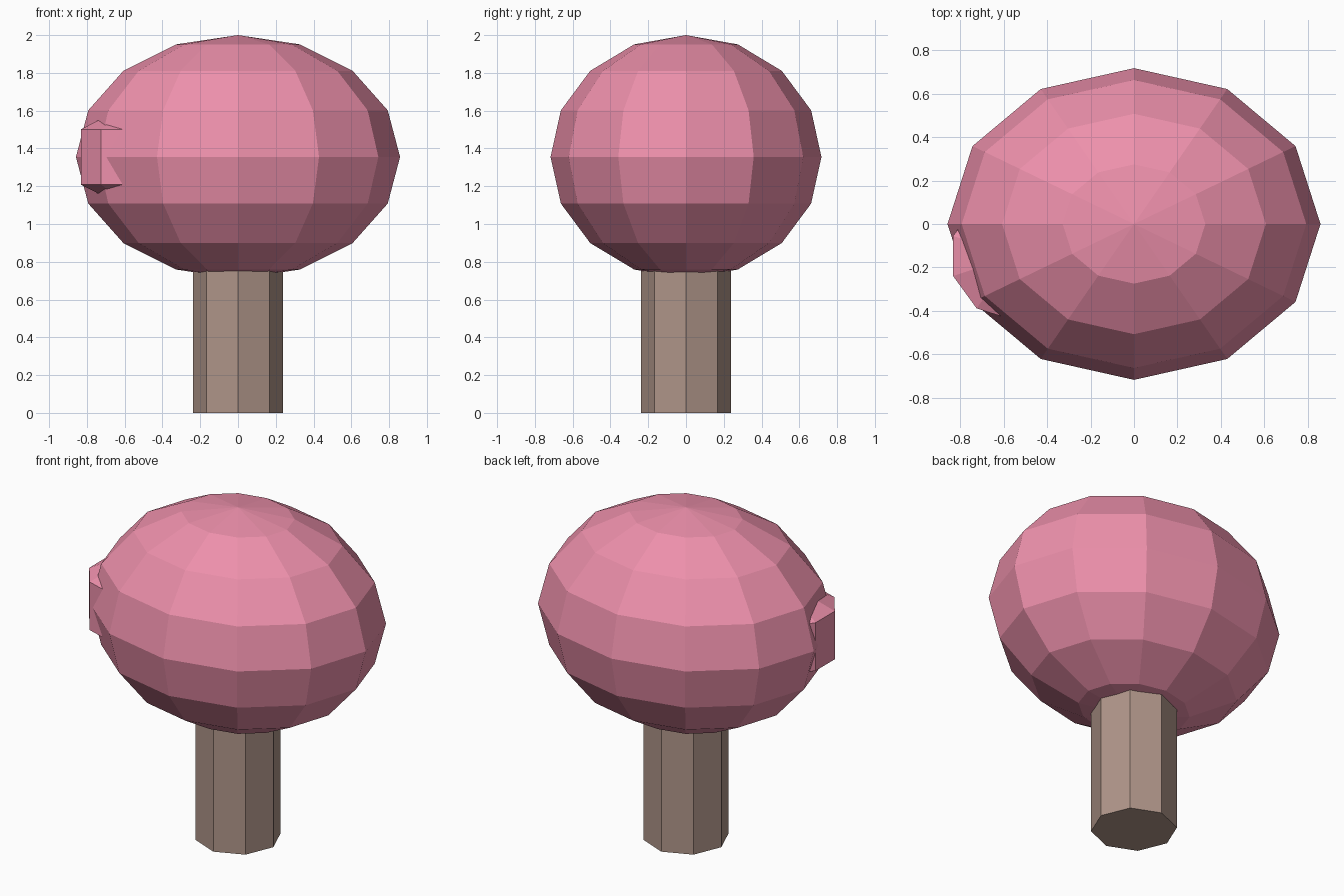
import bpy

if "Cube" in bpy.data.objects:
    bpy.data.objects.remove(bpy.data.objects["Cube"])


def material(name, rgb):
    mat = bpy.data.materials.new(name)
    mat.diffuse_color = (*rgb, 1.0)
    mat.use_nodes = True
    mat.node_tree.nodes["Principled BSDF"].inputs["Base Color"].default_value = mat.diffuse_color
    return mat


def finish(name, mat):
    obj = bpy.context.object
    obj.name = name
    obj.data.materials.append(mat)
    bpy.ops.object.transform_apply(location=False, rotation=False, scale=True)
    return obj


def blob(name, segments, rings, centre, radii, mat):
    """Flat-shaded low-poly ellipsoid."""
    bpy.ops.mesh.primitive_uv_sphere_add(
        segments=segments, ring_count=rings, radius=1, location=centre)
    bpy.context.object.scale = radii
    return finish(name, mat)


pink = material("foliage_pink", (0.85, 0.28, 0.41))
brown = material("bark_brown", (0.43, 0.30, 0.25))

# Octagonal trunk, its top hidden inside the foliage
TRUNK_TOP = 0.86
bpy.ops.mesh.primitive_cylinder_add(
    vertices=8, radius=0.237, depth=TRUNK_TOP, location=(0, 0, TRUNK_TOP / 2))
finish("trunk", brown)

# Main rounded crown
blob("foliage_crown", 12, 8, (0, 0, 1.355), (0.858, 0.717, 0.645), pink)

# Small clump, mostly buried, poking out on the left front
blob("foliage_clump", 10, 3, (-0.549, -0.147, 1.355), (0.344, 0.344, 0.292), pink)
